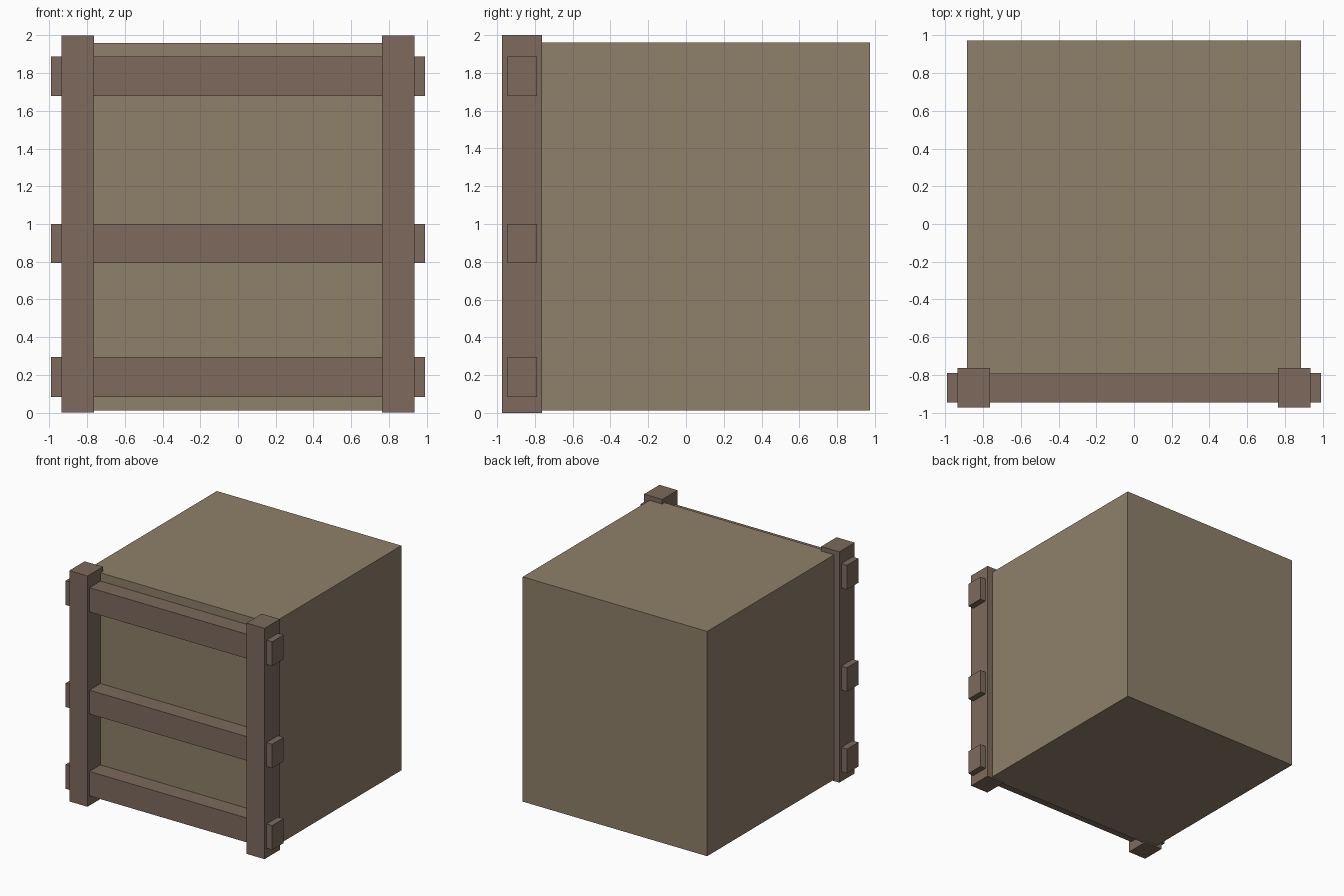
import bpy
import bmesh

if "Cube" in bpy.data.objects:
    bpy.data.objects.remove(bpy.data.objects["Cube"])


def material(name, rgb):
    m = bpy.data.materials.new(name)
    m.diffuse_color = (*rgb, 1.0)
    m.use_nodes = True
    m.node_tree.nodes["Principled BSDF"].inputs["Base Color"].default_value = m.diffuse_color
    return m


body_mat = material("pale_wood", (0.275, 0.214, 0.144))
frame_mat = material("dark_wood", (0.205, 0.144, 0.107))


def box(name, xr, yr, zr, mat):
    """Axis-aligned box spanning the given ranges."""
    bm = bmesh.new()
    bmesh.ops.create_cube(bm, size=1.0)
    for v in bm.verts:
        v.co = [(r[0] + r[1]) / 2 + c * (r[1] - r[0])
                for c, r in zip(v.co, (xr, yr, zr))]
    mesh = bpy.data.meshes.new(name)
    bm.to_mesh(mesh)
    bm.free()
    mesh.materials.append(mat)
    obj = bpy.data.objects.new(name, mesh)
    bpy.context.collection.objects.link(obj)
    return obj


# Main block
box("block_body", (-0.884, 0.884), (-0.795, 0.973), (0.012, 1.96), body_mat)

# Upright posts at the two front corners
for side, xr in (("left", (-0.936, -0.762)), ("right", (0.762, 0.936))):
    box(f"{side}_post", xr, (-0.973, -0.763), (0.0, 2.0), frame_mat)

# Horizontal rails passing through the posts
for name, zr in (("bottom", (0.084, 0.295)), ("middle", (0.793, 1.0)),
                 ("top", (1.677, 1.888))):
    box(f"{name}_rail", (-0.99, 0.99), (-0.945, -0.79), zr, frame_mat)
